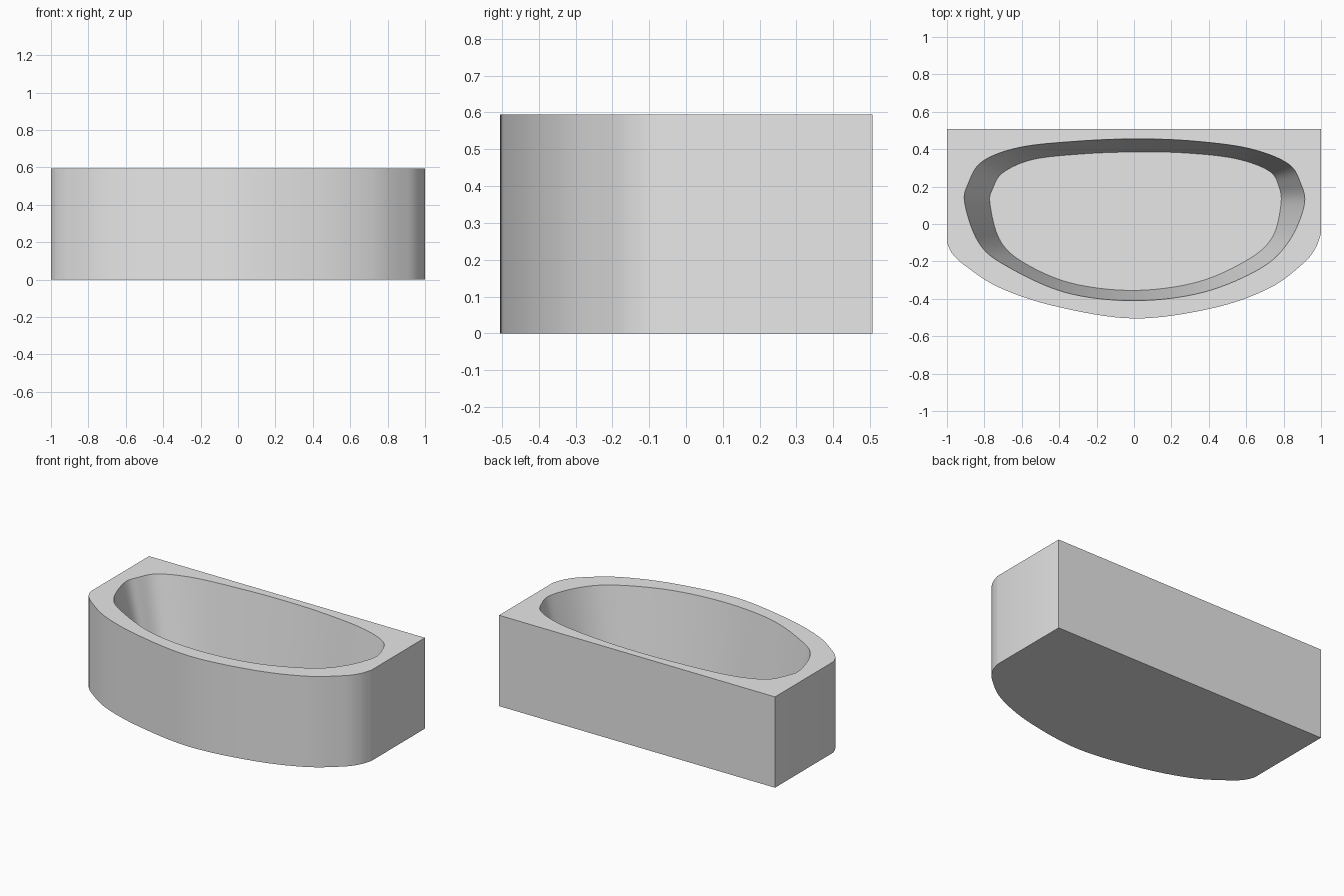
import bpy, bmesh
from mathutils import Vector

if "Cube" in bpy.data.objects:
    bpy.data.objects.remove(bpy.data.objects["Cube"])

HEIGHT, FLOOR = 0.595, 0.07


def spline(pts, closed, steps=8):
    """Smooth curve through the given 2D points."""
    p = [Vector(q) for q in pts]
    n = len(p)
    get = (lambda i: p[i % n]) if closed else (lambda i: p[max(0, min(n - 1, i))])
    out = []
    for i in range(n if closed else n - 1):
        a, b, c, d = (get(i + k) for k in (-1, 0, 1, 2))
        for s in range(steps):
            t = s / steps
            out.append(0.5 * (2 * b + (c - a) * t + (2 * a - 5 * b + 4 * c - d) * t * t
                              + (3 * b - a - 3 * c + d) * t ** 3))
    if not closed:
        out.append(p[-1])
    return out


# Outer outline: straight back and sides, bowed front
front = [(-1, -.10), (-.97, -.16), (-.9, -.225), (-.72, -.34), (-.42, -.44), (0, -.505),
         (.42, -.45), (.72, -.345), (.9, -.215), (.97, -.13), (1, -.05)]
outer = spline(front, False) + [Vector((1, .507)), Vector((-1, .507))]

# Basin outlines at rim and floor, matched point for point
rim = [(0, -.41), (.37, -.365), (.68, -.235), (.83, -.09), (.91, .10), (.89, .22),
       (.82, .325), (.61, .405), (.3, .445), (0, .455), (-.3, .443), (-.61, .41),
       (-.81, .335), (-.885, .22), (-.905, .11), (-.83, -.10), (-.69, -.22), (-.37, -.365)]
floor = [(0, -.355), (.34, -.31), (.61, -.19), (.74, -.07), (.785, .10), (.775, .2),
         (.72, .285), (.54, .35), (.27, .38), (0, .385), (-.27, .375), (-.54, .345),
         (-.70, .275), (-.755, .19), (-.77, .11), (-.72, -.08), (-.60, -.20), (-.34, -.315)]

bm = bmesh.new()


def ring(pts, z):
    return [bm.verts.new((q.x, q.y, z)) for q in pts]


def wall(a, b):
    n = len(a)
    for i in range(n):
        j = (i + 1) % n
        bm.faces.new((a[i], a[j], b[j], b[i]))


def loop_edges(a):
    return [bm.edges.get((a[i - 1], a[i])) for i in range(len(a))]


base, top = ring(outer, 0), ring(outer, HEIGHT)
lip, bottom = ring(spline(rim, True), HEIGHT), ring(spline(floor, True), FLOOR)
wall(base, top)                      # outside panel
wall(lip, bottom)                    # sloping basin wall
bm.faces.new(base)
bm.faces.new(bottom)
bmesh.ops.triangle_fill(bm, use_beauty=True, edges=loop_edges(top) + loop_edges(lip))
bmesh.ops.recalc_face_normals(bm, faces=bm.faces)

mesh = bpy.data.meshes.new("bathtub")
bm.to_mesh(mesh)
bm.free()
tub = bpy.data.objects.new("bathtub", mesh)
bpy.context.collection.objects.link(tub)

mat = bpy.data.materials.new("light grey")
mat.diffuse_color = (0.8, 0.8, 0.8, 1)
mat.use_nodes = True
mat.node_tree.nodes["Principled BSDF"].inputs["Base Color"].default_value = mat.diffuse_color
mesh.materials.append(mat)

bpy.context.view_layer.objects.active = tub
tub.select_set(True)
bpy.ops.object.shade_smooth_by_angle(angle=0.6)
